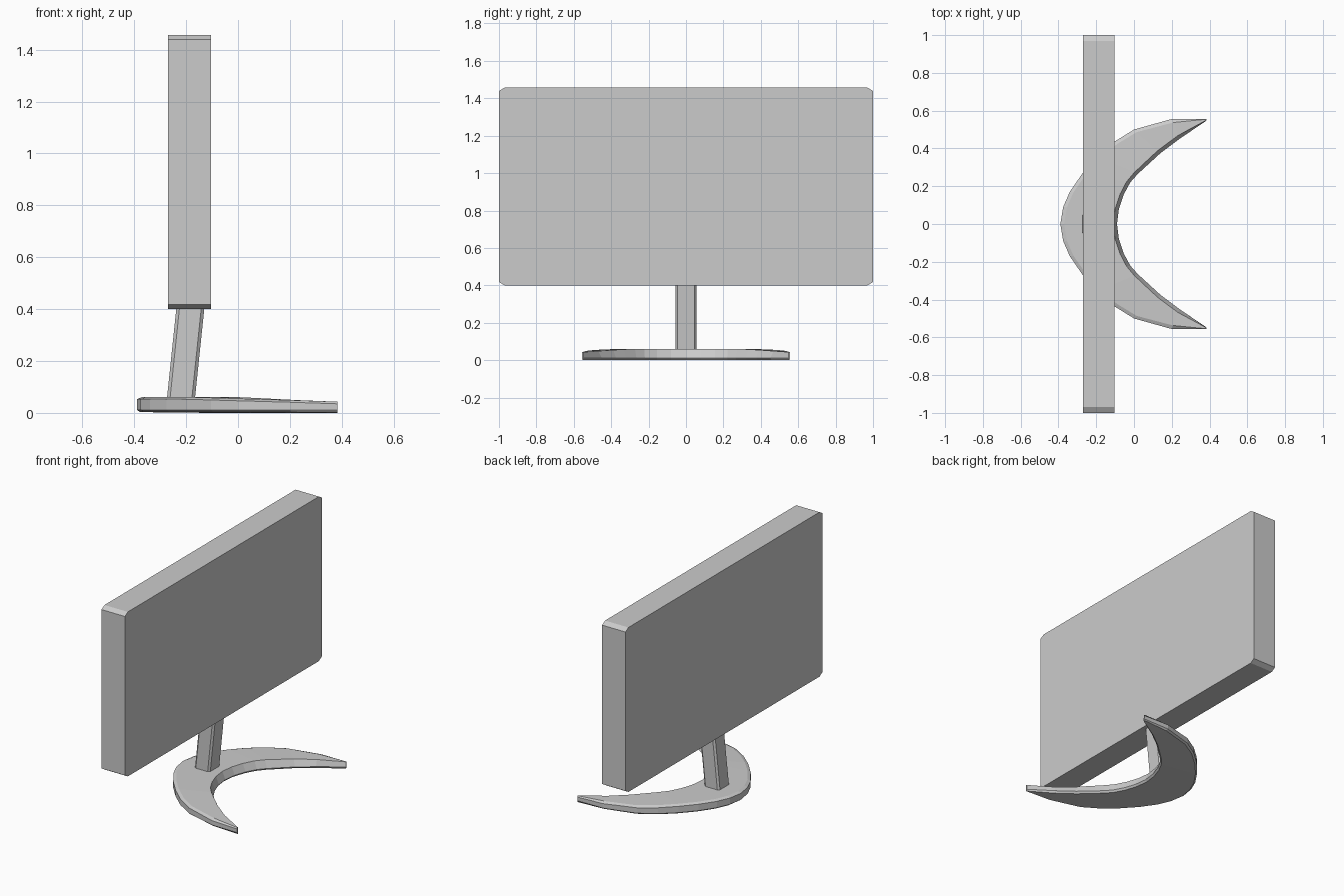
import bpy, bmesh
from mathutils import Vector

if "Cube" in bpy.data.objects:
    bpy.data.objects.remove(bpy.data.objects["Cube"])


def finish(name, bm):
    bmesh.ops.recalc_face_normals(bm, faces=bm.faces)
    mesh = bpy.data.meshes.new(name)
    bm.to_mesh(mesh)
    bm.free()
    ob = bpy.data.objects.new(name, mesh)
    bpy.context.collection.objects.link(ob)
    return ob


def loft(name, rings):
    """Skin a list of equal-length rings and cap both ends."""
    bm = bmesh.new()
    vs = [[bm.verts.new(p) for p in r] for r in rings]
    n = len(vs[0])
    for a, b in zip(vs, vs[1:]):
        for i in range(n):
            j = (i + 1) % n
            bm.faces.new((a[i], a[j], b[j], b[i]))
    bm.faces.new(vs[0])
    bm.faces.new(vs[-1])
    return finish(name, bm)


def clipped_rect(u0, u1, v0, v1, cu, cv):
    """Rectangle outline with cut corners."""
    return [(u0 + cu, v0), (u1 - cu, v0), (u1, v0 + cv), (u1, v1 - cv),
            (u1 - cu, v1), (u0 + cu, v1), (u0, v1 - cv), (u0, v0 + cv)]


# Screen: thick slab with clipped corners
outline = clipped_rect(-1, 1, 0.40, 1.457, 0.03, 0.018)
loft("screen", [[(x, y, z) for y, z in outline] for x in (-0.27, -0.104)])

# Neck: leaning post with chamfered edges
loft("neck", [[(x, y, z) for x, y in clipped_rect(x0, x0 + 0.108, -0.055, 0.055, 0.012, 0.01)]
              for x0, z in ((-0.275, 0.045), (-0.237, 0.41))])

# Base: crescent foot, outer and inner plan points from the middle to one tip
outer = [(-.39, 0), (-.375, .09), (-.34, .17), (-.275, .265), (-.195, .355),
         (-.105, .435), (0, .50), (.2, .556), (.383, .557)]
inner = [(-.09, 0), (-.08, .08), (-.055, .155), (-.02, .22), (.02, .265),
         (.08, .32), (.14, .375), (.24, .45), (.383, .547)]


def section(o, i, side):
    o, i = Vector(o), Vector(i)
    d = i - o
    width = d.length
    d.normalize()
    mid = (o.x + i.x) / 2
    top = 0.061 - 0.018 * min(1, max(0, (mid + 0.1) / 0.48))
    edge = min(0.02, width * 0.25)
    pts = [(o + d * edge * 0.6, 0.003), (o, 0.012), (o, top - 0.008),
           (o + d * edge, top), (i - d * edge, top), (i, 0.012),
           (i - d * edge * 0.5, 0.0)]
    return [(p.x, p.y * side, z) for p, z in pts]


pairs = list(zip(outer, inner))
rings = [section(o, i, -1) for o, i in reversed(pairs[1:])]
rings += [section(o, i, 1) for o, i in pairs]
loft("base_foot", rings)
